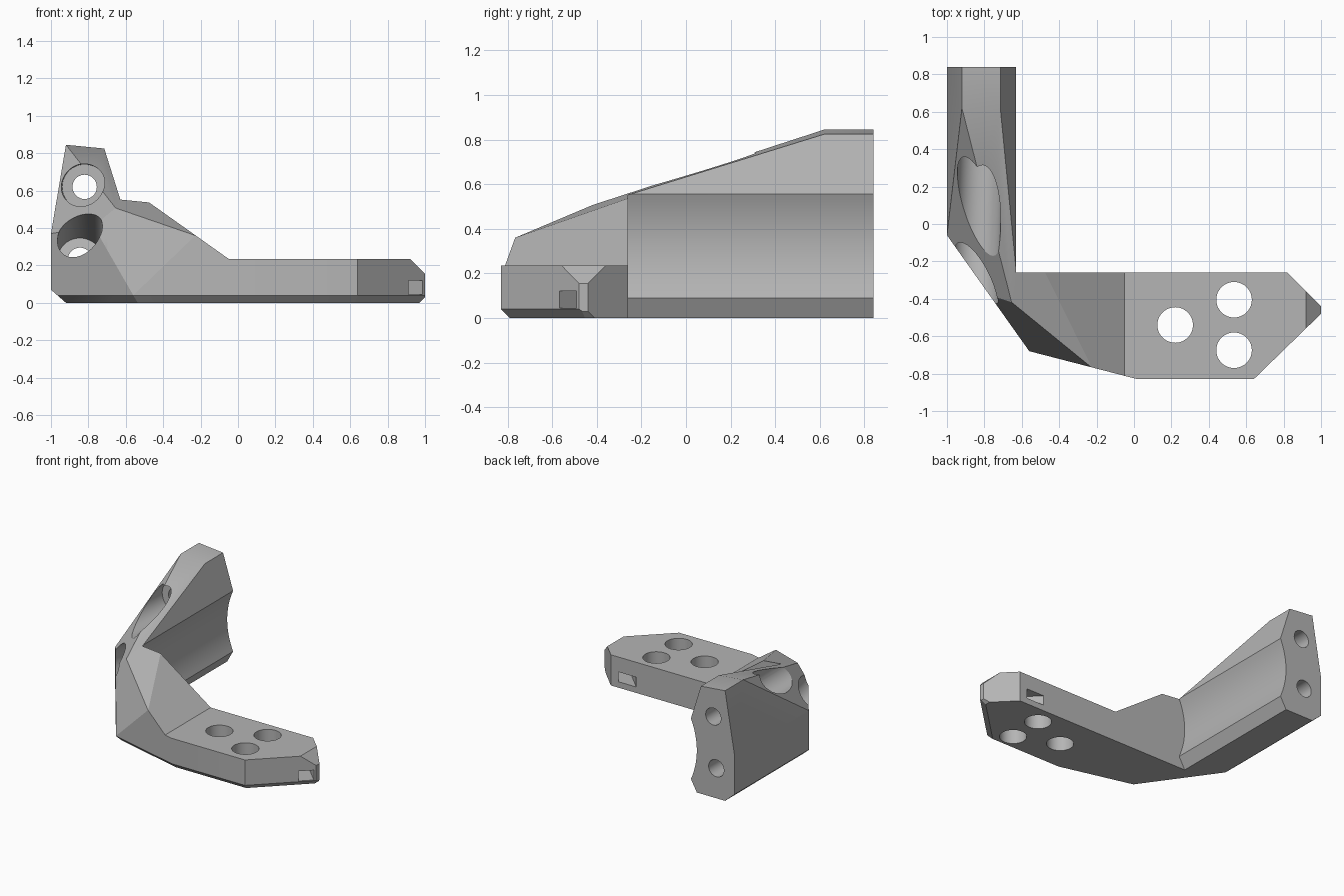
import bpy, bmesh, math
from mathutils import Vector, Matrix

cube = bpy.data.objects.get("Cube")
if cube:
    bpy.data.objects.remove(cube, do_unlink=True)

grey = bpy.data.materials.new("plain grey")
grey.use_nodes = True
colour = (0.46, 0.46, 0.46, 1)
grey.diffuse_color = colour
grey.node_tree.nodes["Principled BSDF"].inputs["Base Color"].default_value = colour


def make_object(name, bm):
    bmesh.ops.recalc_face_normals(bm, faces=bm.faces)
    mesh = bpy.data.meshes.new(name)
    bm.to_mesh(mesh)
    bm.free()
    mesh.materials.append(grey)
    ob = bpy.data.objects.new(name, mesh)
    bpy.context.collection.objects.link(ob)
    return ob


def extrude_along_y(profile, y0, y1):
    """Prism from an (x, z) profile."""
    bm = bmesh.new()
    face = bm.faces.new([bm.verts.new((x, y0, z)) for x, z in profile])
    new = bmesh.ops.extrude_face_region(bm, geom=[face])["geom"]
    verts = [g for g in new if isinstance(g, bmesh.types.BMVert)]
    bmesh.ops.translate(bm, verts=verts, vec=(0, y1 - y0, 0))
    return bm


def trim(bm, point, normal):
    """Remove everything on the outer side of a plane and cap the cut."""
    geom = bm.verts[:] + bm.edges[:] + bm.faces[:]
    bmesh.ops.bisect_plane(bm, geom=geom, dist=1e-5, plane_co=point,
                           plane_no=normal, clear_outer=True)
    rim = [e for e in bm.edges if e.is_boundary]
    if rim:
        bmesh.ops.holes_fill(bm, edges=rim, sides=0)


def cylinder(name, start, end, radius):
    start, end = Vector(start), Vector(end)
    axis = end - start
    turn = axis.to_track_quat('Z', 'Y').to_matrix().to_4x4()
    bm = bmesh.new()
    bmesh.ops.create_cone(bm, cap_ends=True, segments=48, radius1=radius,
                          radius2=radius, depth=axis.length,
                          matrix=Matrix.Translation((start + end) / 2) @ turn)
    return make_object(name, bm)


def combine(target, other, operation):
    mod = target.modifiers.new("combine", 'BOOLEAN')
    mod.operation = operation
    mod.solver = 'EXACT'
    mod.object = other
    bpy.context.view_layer.objects.active = target
    bpy.ops.object.modifier_apply(modifier=mod.name)
    bpy.data.objects.remove(other, do_unlink=True)


# Sloping planes shared by arm and foot
planes = [
    ((-.92, .62, .845), (.1, -.3, 1)),          # long top slope
    ((-.92, .62, .845), (-.998, -.581, 1)),     # outer top facet
    ((-.65, -.42, .51), (-.121, -.181, .077)),  # front corner facet
]
# Upright outer walls, each with a bevel along the bottom
outline = [(-1, -.06), (-.56, -.68), (.02, -.83), (.64, -.83), (1, -.48)]
for (ax, ay), (bx, by) in zip(outline, outline[1:]):
    n = Vector((by - ay, ax - bx, 0)).normalized()
    if abs(n.x) > .01:
        planes.append(((ax, ay, 0), n))
    planes.append(((ax, ay, .04), n - Vector((0, 0, 1))))
planes.append(((1, -.44, 0), (1, 1, 0)))
planes.append(((1, -.46, .03), (1, 0, -1)))

# Arm with a hollowed inner side
low, high, steps = .09, .555, 16
hollow = []
for i in range(steps + 1):
    t = i / steps
    hollow.append((-.63 - .05 * 4 * t * (1 - t), low + (high - low) * t))
arm_profile = [(-.92, 0), (-.68, 0)] + hollow + [
    (-.715, .825), (-.92, .845), (-1, .37), (-1, .07)]
arm = extrude_along_y(arm_profile, -.83, .84)

# Foot plate with ramp
foot_profile = [(-.7, 0), (1, 0), (1, .155), (.92, .235), (-.05, .235), (-.7, .696)]
foot = extrude_along_y(foot_profile, -.83, -.26)

for part in (arm, foot):
    for point, normal in planes:
        trim(part, point, normal)

bracket = make_object("bracket", arm)
combine(bracket, make_object("foot", foot), 'UNION')

# Mounting holes through the foot
for x, y in ((.22, -.54), (.535, -.405), (.535, -.675)):
    combine(bracket, cylinder("foot_hole", (x, y, -.2), (x, y, .5), .095), 'DIFFERENCE')

# Screw holes through the arm with wide access bores
for x, z, floor, lean in ((-.82, .62, .42, (-.03, -1, .03)),
                          (-.845, .23, .3, (0, -1, .25))):
    seat = Vector((x, floor, z))
    combine(bracket, cylinder("screw_hole", (x, floor - .1, z), (x, 1, z), .065), 'DIFFERENCE')
    combine(bracket, cylinder("access_bore", seat, seat + 1.4 * Vector(lean), .12), 'DIFFERENCE')

# Slanted slot through the tip
slot = bmesh.new()
place = Matrix.Translation((.81, -.39, .083)) @ Matrix.Rotation(math.radians(45), 4, 'Z')
bmesh.ops.create_cube(slot, size=1, matrix=place @ Matrix.Diagonal((.107, .9, .075, 1)))
combine(bracket, make_object("tip_slot", slot), 'DIFFERENCE')

bpy.ops.object.select_all(action='DESELECT')
bracket.select_set(True)
bpy.context.view_layer.objects.active = bracket
bpy.ops.object.shade_smooth_by_angle(angle=math.radians(25))
